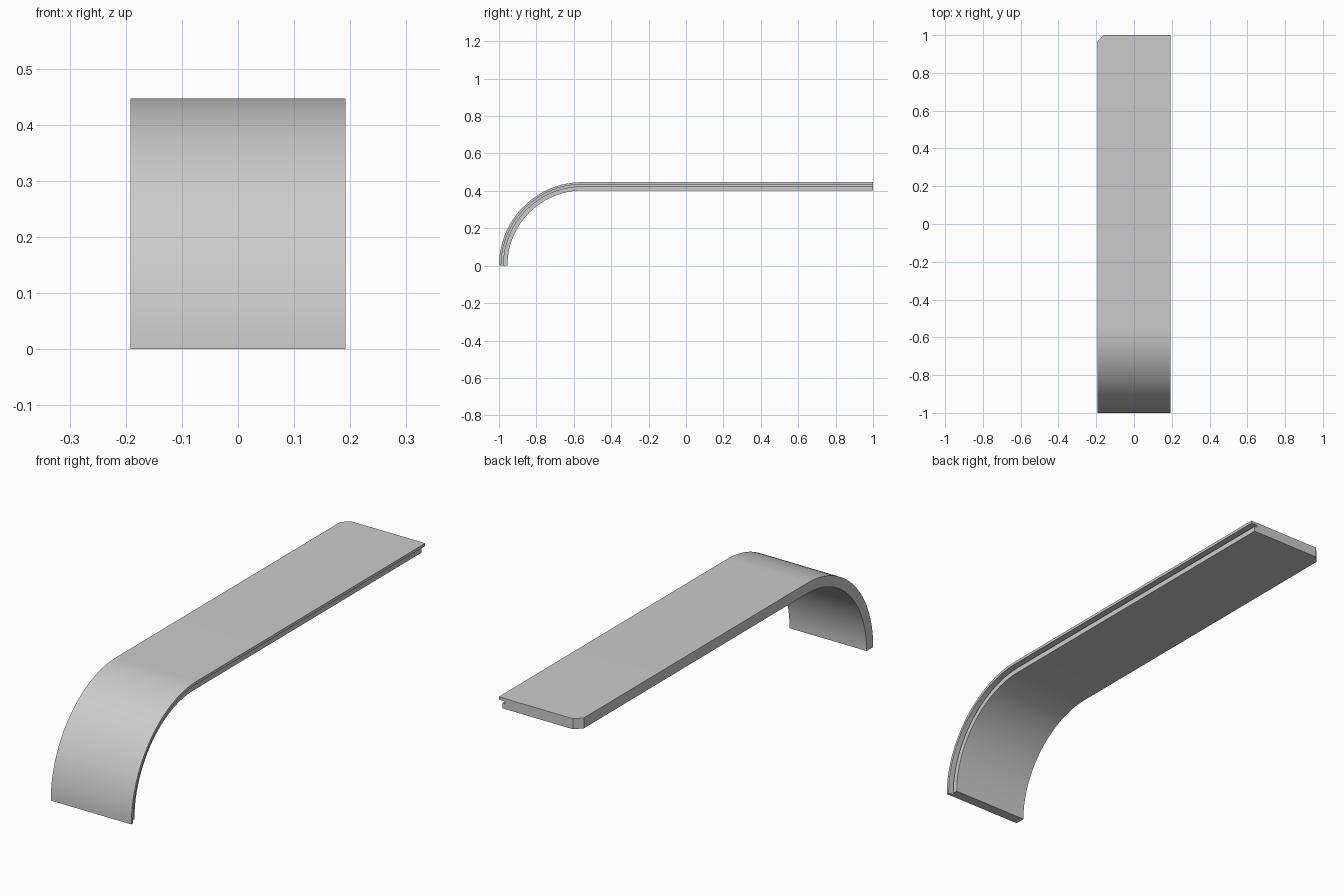
import bpy, bmesh, math

old = bpy.data.objects.get("Cube")
if old:
    bpy.data.objects.remove(old, do_unlink=True)

HALF, TOP, THICK = 0.192, 0.447, 0.045
BEND_Y = TOP - 1.0          # centre of the quarter bend
STEPS = 32

grey = bpy.data.materials.new("light_grey")
grey.use_nodes = True
colour = (0.6, 0.6, 0.6, 1)
grey.diffuse_color = colour
grey.node_tree.nodes["Principled BSDF"].inputs["Base Color"].default_value = colour

# Cross-section as (x, depth below top): plain edge, then lip, groove and tongue
LIP, TONGUE, GROOVE = HALF, HALF - 0.017, HALF - 0.03
section = [(-HALF, THICK), (-HALF, 0), (LIP, 0), (LIP, 0.012), (GROOVE, 0.012),
           (GROOVE, 0.022), (TONGUE, 0.022), (TONGUE, THICK)]


def ring(bm, angle, shift=0.0):
    """One section on the bend; angle 0 is the foot, 90 degrees the flat top."""
    return [bm.verts.new((x, BEND_Y + shift - (TOP - d) * math.cos(angle),
                          (TOP - d) * math.sin(angle))) for x, d in section]


# Sweep the section round the bend and along the flat top
bm = bmesh.new()
rings = [ring(bm, math.pi / 2 * i / STEPS) for i in range(STEPS + 1)]
rings.append(ring(bm, math.pi / 2, 1.0 - BEND_Y))
n = len(section)
for a, b in zip(rings, rings[1:]):
    for i in range(n):
        j = (i + 1) % n
        bm.faces.new((a[i], a[j], b[j], b[i]))
bm.faces.new(rings[0])
bm.faces.new(rings[-1])

# Clipped corner at the back of the plain edge
corner = bm.edges.get((rings[-1][0], rings[-1][1]))
bmesh.ops.bevel(bm, geom=[corner], offset=0.03, offset_type='OFFSET',
                segments=1, affect='EDGES')
bmesh.ops.recalc_face_normals(bm, faces=bm.faces)

mesh = bpy.data.meshes.new("curved_panel")
bm.to_mesh(mesh)
bm.free()
mesh.materials.append(grey)
panel = bpy.data.objects.new("curved_panel", mesh)
bpy.context.collection.objects.link(panel)

bpy.ops.object.select_all(action='DESELECT')
panel.select_set(True)
bpy.context.view_layer.objects.active = panel
bpy.ops.object.shade_smooth_by_angle(angle=math.radians(30))
